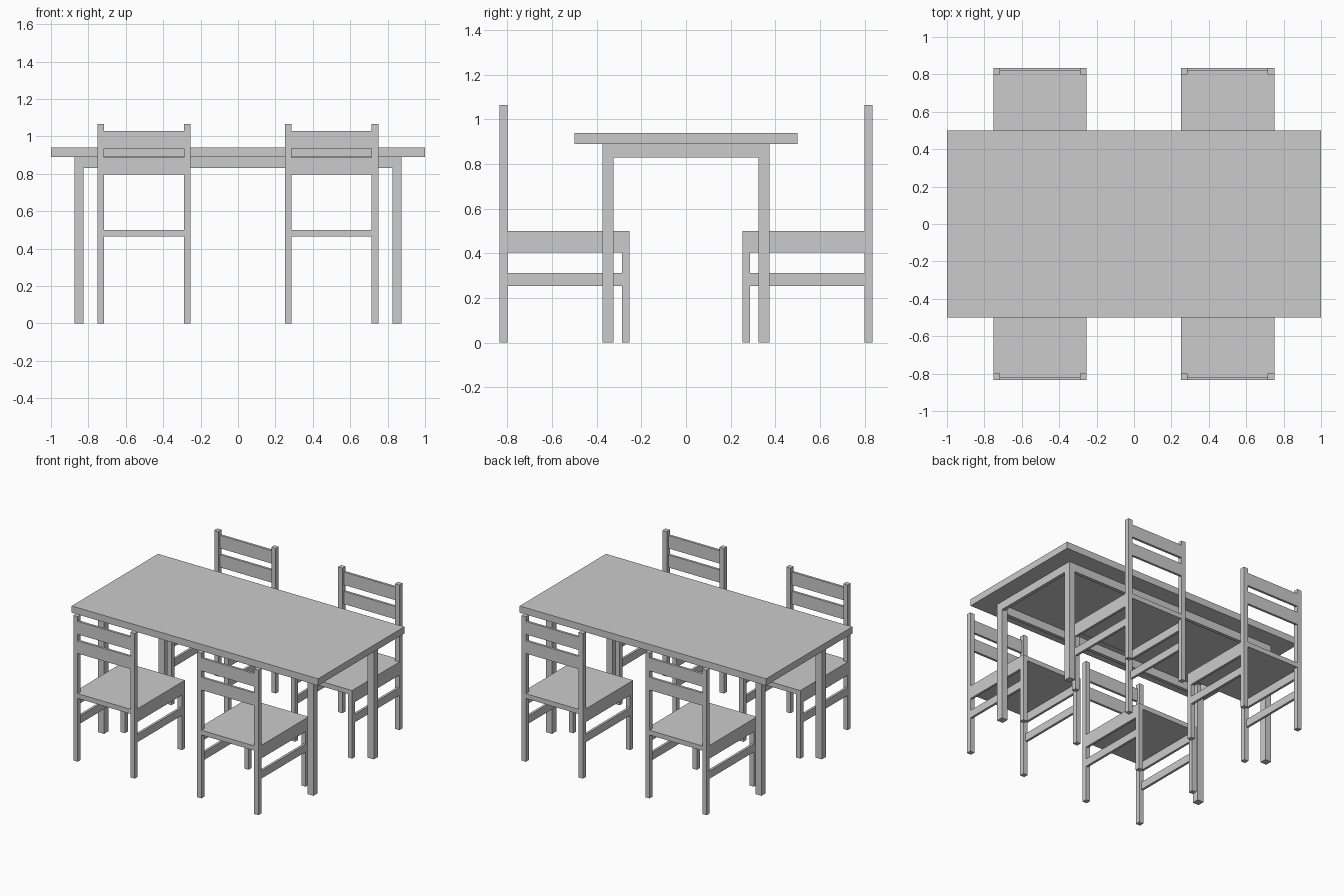
import bpy

cube = bpy.data.objects.get("Cube")
if cube:
    bpy.data.objects.remove(cube, do_unlink=True)

grey = bpy.data.materials.new("plain_grey")
grey.use_nodes = True
colour = (0.6, 0.6, 0.6, 1)
grey.diffuse_color = colour
grey.node_tree.nodes["Principled BSDF"].inputs["Base Color"].default_value = colour


def box(name, xs, ys, zs):
    """Box between two limits on each axis."""
    (x0, x1), (y0, y1), (z0, z1) = sorted(xs), sorted(ys), sorted(zs)
    bpy.ops.mesh.primitive_cube_add(
        size=1, location=((x0 + x1) / 2, (y0 + y1) / 2, (z0 + z1) / 2))
    ob = bpy.context.object
    ob.name = name
    ob.scale = (x1 - x0, y1 - y0, z1 - z0)
    bpy.ops.object.transform_apply(location=False, rotation=False, scale=True)
    ob.data.materials.append(grey)
    return ob


# Table: top, four legs, aprons set flush with the outside of the legs
box("table_top", (-1, 1), (-0.5, 0.5), (0.89, 0.94))
LX, LY, LEG, APRON = 0.875, 0.375, 0.05, 0.025
for sx in (-1, 1):
    for sy in (-1, 1):
        box("table_leg", (sx * LX, sx * (LX - LEG)),
            (sy * LY, sy * (LY - LEG)), (0, 0.89))
    box("table_end_apron", (sx * LX, sx * (LX - APRON)),
        (LEG - LY, LY - LEG), (0.83, 0.89))
for sy in (-1, 1):
    box("table_side_apron", (LEG - LX, LX - LEG),
        (sy * LY, sy * (LY - APRON)), (0.83, 0.89))

# Chair: outer half width, post thickness, slat thickness, front and back depth
HALF, POST, SLAT = 0.249, 0.035, 0.0175
FRONT, BACK = 0.252, 0.835


def chair(cx, side):
    """Chair centred on cx, its back on the given y side."""
    def part(name, xs, ys, zs):
        box(name, [cx + x for x in xs], [side * y for y in ys], zs)

    inner = HALF - POST
    part("chair_seat", (-HALF, HALF), (FRONT, BACK - POST), (0.465, 0.5))
    part("chair_seat_rear", (-inner, inner), (BACK - POST, BACK), (0.465, 0.5))
    for s in (-1, 1):
        leg_x = (s * HALF, s * inner)
        part("chair_back_post", leg_x, (BACK - POST, BACK), (0, 1.065))
        part("chair_front_leg", leg_x, (FRONT, FRONT + POST), (0, 0.465))
        for name, zs in (("chair_seat_rail", (0.403, 0.465)),
                         ("chair_lower_rail", (0.255, 0.312))):
            part(name, (s * HALF, s * (HALF - SLAT)),
                 (FRONT + POST, BACK - POST), zs)
    for zs in ((0.795, 0.888), (0.935, 1.03)):
        part("chair_back_slat", (-inner, inner), (BACK - SLAT, BACK), zs)


for cx in (-0.503, 0.501):
    for side in (-1, 1):
        chair(cx, side)
